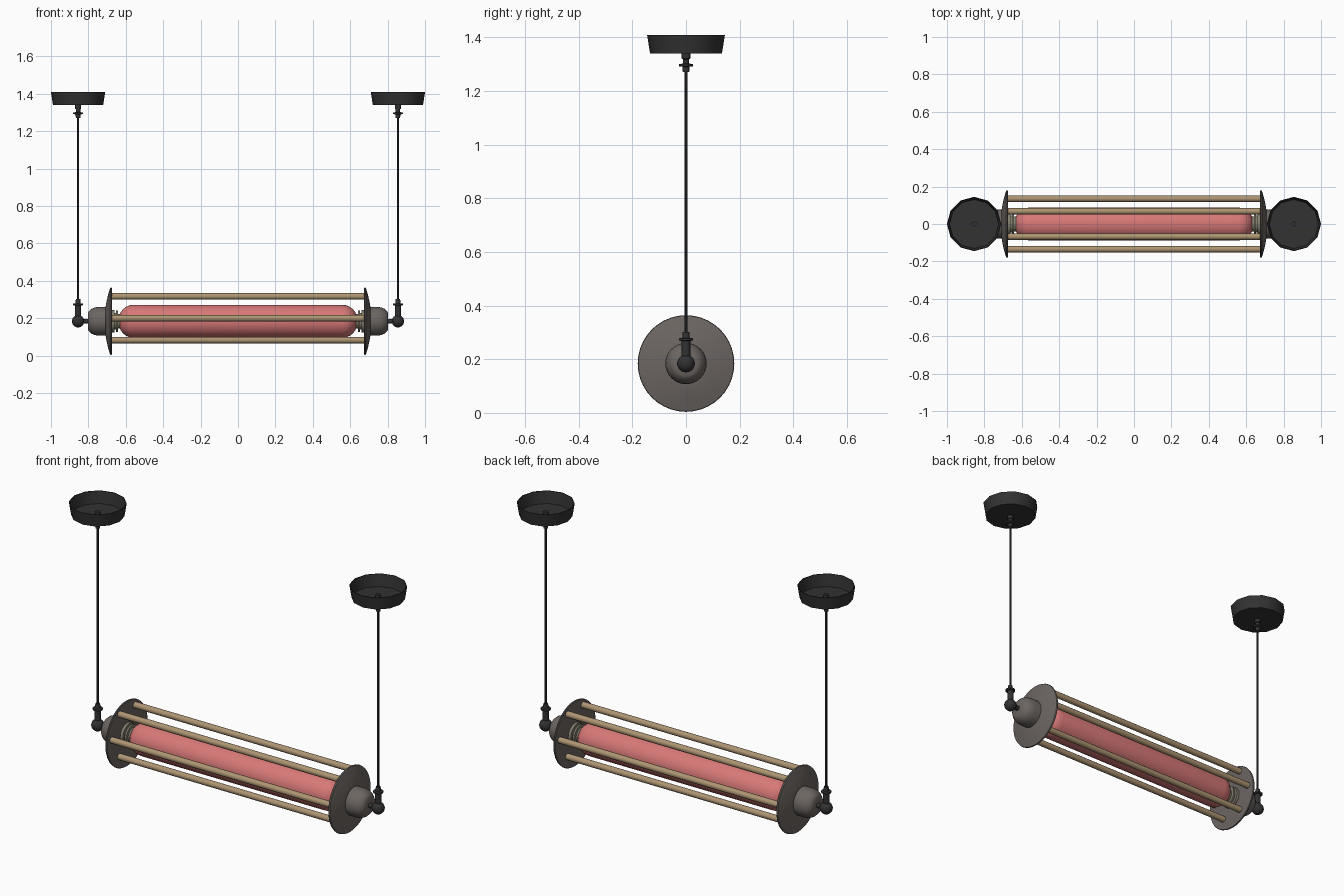
import bpy, bmesh, math
from mathutils import Matrix, Vector

if "Cube" in bpy.data.objects:
    bpy.data.objects.remove(bpy.data.objects["Cube"])


def material(name, rgb):
    m = bpy.data.materials.new(name)
    m.diffuse_color = (*rgb, 1)
    m.use_nodes = True
    m.node_tree.nodes["Principled BSDF"].inputs["Base Color"].default_value = m.diffuse_color
    return m


BLACK = material("black metal", (0.032, 0.032, 0.033))
GREY = material("warm grey metal", (0.15, 0.132, 0.122))
BRASS = material("aged brass", (0.42, 0.30, 0.17))
PINK = material("pink glass", (0.68, 0.19, 0.185))
SOCKET = material("socket metal", (0.23, 0.215, 0.16))

CZ = 0.184     # height of the lamp axis
HANG = 0.855   # distance of each hanging cord from the middle


def lathe(name, profile, mat, segs, origin=(0, 0, 0), axis="Z", angle=35):
    """Revolve (radius, distance) points about an axis through origin."""
    bm = bmesh.new()
    rings = []
    for r, h in profile:
        if r < 1e-6:
            rings.append([bm.verts.new((0, 0, h))] * segs)
        else:
            rings.append([bm.verts.new((r * math.cos(2 * math.pi * i / segs),
                                        r * math.sin(2 * math.pi * i / segs), h))
                          for i in range(segs)])
    for a, b in zip(rings, rings[1:]):
        for i in range(segs):
            j = (i + 1) % segs
            quad = list(dict.fromkeys((a[i], a[j], b[j], b[i])))
            if len(quad) > 2:
                bm.faces.new(quad)
    bmesh.ops.recalc_face_normals(bm, faces=bm.faces)
    rot = {"Z": Matrix.Identity(4),
           "X": Matrix.Rotation(math.pi / 2, 4, "Y"),
           "-X": Matrix.Rotation(-math.pi / 2, 4, "Y")}[axis]
    bm.transform(Matrix.Translation(Vector(origin)) @ rot)
    mesh = bpy.data.meshes.new(name)
    bm.to_mesh(mesh)
    bm.free()
    mesh.materials.append(mat)
    ob = bpy.data.objects.new(name, mesh)
    bpy.context.collection.objects.link(ob)
    bpy.ops.object.select_all(action="DESELECT")
    ob.select_set(True)
    bpy.context.view_layer.objects.active = ob
    bpy.ops.object.shade_smooth_by_angle(angle=math.radians(angle))
    return ob


# glass tube with rounded ends
R, L, C = 0.088, 0.638, 0.08
end = [(R - C + C * math.cos(t * math.pi / 12), L - C + C * math.sin(t * math.pi / 12))
       for t in range(7)]
lathe("glass_tube", [(0, -L)] + [(r, -h) for r, h in reversed(end)] + end + [(0, L)],
      PINK, 32, (0, 0, CZ), "X")

# six cage rods
for k in range(6):
    a = k * math.pi / 3
    lathe("cage_rod", [(0, -0.682), (0.017, -0.682), (0.017, 0.682), (0, 0.682)], BRASS, 12,
          (0, 0.135 * math.cos(a), 0.2 + 0.135 * math.sin(a)), "X", 40)

for side, axis in ((-1, "-X"), (1, "X")):
    x = side * HANG
    # end disc
    lathe("end_disc", [(0, 0.677), (0.178, 0.675), (0.18, 0.678), (0.178, 0.684),
                       (0.14, 0.695), (0.10, 0.704), (0.07, 0.709), (0, 0.71)],
          GREY, 40, (0, 0, CZ), axis)
    # domed end cap
    lathe("end_cap", [(0.077, 0.70), (0.077, 0.745), (0.074, 0.766), (0.066, 0.784),
                      (0.054, 0.797), (0.045, 0.802), (0, 0.803)],
          GREY, 32, (0, 0, CZ), axis)
    # lamp socket between disc and tube
    lathe("lamp_socket", [(0, 0.63), (0.04, 0.63), (0.04, 0.642), (0.057, 0.642),
                          (0.057, 0.652), (0.045, 0.652), (0.045, 0.661),
                          (0.06, 0.661), (0.06, 0.679), (0, 0.679)],
          SOCKET, 24, (0, 0, CZ), axis)
    # horizontal link from cap to ball joint
    lathe("link_pin", [(0, 0.79), (0.013, 0.79), (0.013, 0.85), (0, 0.85)],
          BLACK, 12, (0, 0, CZ), axis)
    # ball joint
    lathe("ball_joint", [(0.033 * math.sin(t * math.pi / 12), -0.033 * math.cos(t * math.pi / 12))
                         for t in range(13)], BLACK, 20, (x, 0, CZ))
    # lower cord grip with collar
    lathe("lower_grip", [(0, 0.19), (0.016, 0.19), (0.016, 0.268), (0.026, 0.27),
                         (0.026, 0.278), (0.014, 0.28), (0.012, 0.302), (0, 0.302)],
          BLACK, 12, (x, 0, 0))
    # hanging cord
    lathe("cord", [(0, 0.29), (0.0055, 0.29), (0.0055, 1.29), (0, 1.29)], BLACK, 8, (x, 0, 0))
    # upper cord grip, poking through the canopy
    lathe("upper_grip", [(0, 1.27), (0.012, 1.27), (0.013, 1.29), (0.026, 1.292),
                         (0.026, 1.30), (0.012, 1.302), (0.012, 1.318), (0.016, 1.32),
                         (0.016, 1.34), (0.013, 1.341), (0.013, 1.362), (0, 1.362)],
          BLACK, 12, (x, 0, 0))
    # open ceiling cup
    lathe("ceiling_canopy", [(0, 1.339), (0.134, 1.339), (0.145, 1.409), (0.142, 1.409),
                             (0.131, 1.343), (0, 1.343)], BLACK, 12, (x, 0, 0))
